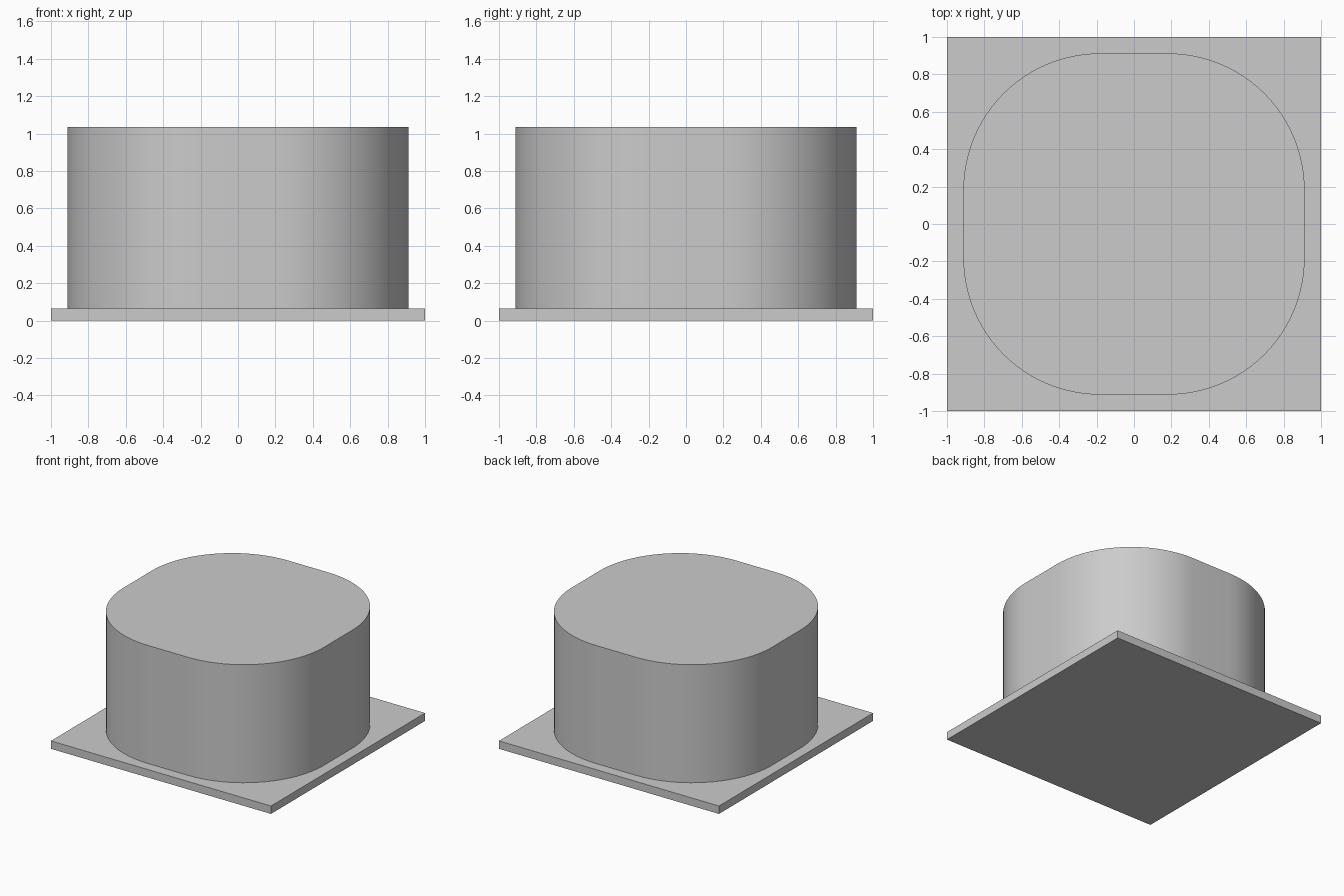
import bpy
import bmesh
from math import cos, sin, pi, radians

cube = bpy.data.objects.get("Cube")
if cube:
    bpy.data.objects.remove(cube, do_unlink=True)

# One plain grey for everything
grey = bpy.data.materials.new("plain_grey")
grey.use_nodes = True
colour = (0.6, 0.6, 0.6, 1)
grey.diffuse_color = colour
grey.node_tree.nodes["Principled BSDF"].inputs["Base Color"].default_value = colour


def rounded_square(half, radius, steps):
    """Outline of a square with rounded corners, counter-clockwise."""
    inner = half - radius
    points = []
    for quarter, (sx, sy) in enumerate([(1, 1), (-1, 1), (-1, -1), (1, -1)]):
        for i in range(steps + 1):
            a = (quarter + i / steps) * pi / 2
            points.append((sx * inner + radius * cos(a), sy * inner + radius * sin(a)))
    return points


def prism(name, outline, bottom, top):
    """Closed solid raised from an outline."""
    bm = bmesh.new()
    base = bm.faces.new([bm.verts.new((x, y, bottom)) for x, y in outline])
    raised = bmesh.ops.extrude_face_region(bm, geom=[base], use_keep_orig=True)["geom"]
    verts = [g for g in raised if isinstance(g, bmesh.types.BMVert)]
    bmesh.ops.translate(bm, verts=verts, vec=(0, 0, top - bottom))
    bmesh.ops.recalc_face_normals(bm, faces=bm.faces)
    mesh = bpy.data.meshes.new(name)
    bm.to_mesh(mesh)
    bm.free()
    mesh.materials.append(grey)
    obj = bpy.data.objects.new(name, mesh)
    bpy.context.collection.objects.link(obj)
    return obj


PLATE_TOP = 0.065

# Thin square plate
prism("base_plate", [(1, 1), (-1, 1), (-1, -1), (1, -1)], 0, PLATE_TOP)

# Tall block with large rounded corners
block = prism("rounded_block", rounded_square(0.912, 0.73, 24), PLATE_TOP, 1.035)
bpy.ops.object.select_all(action='DESELECT')
block.select_set(True)
bpy.context.view_layer.objects.active = block
bpy.ops.object.shade_smooth_by_angle(angle=radians(30))
